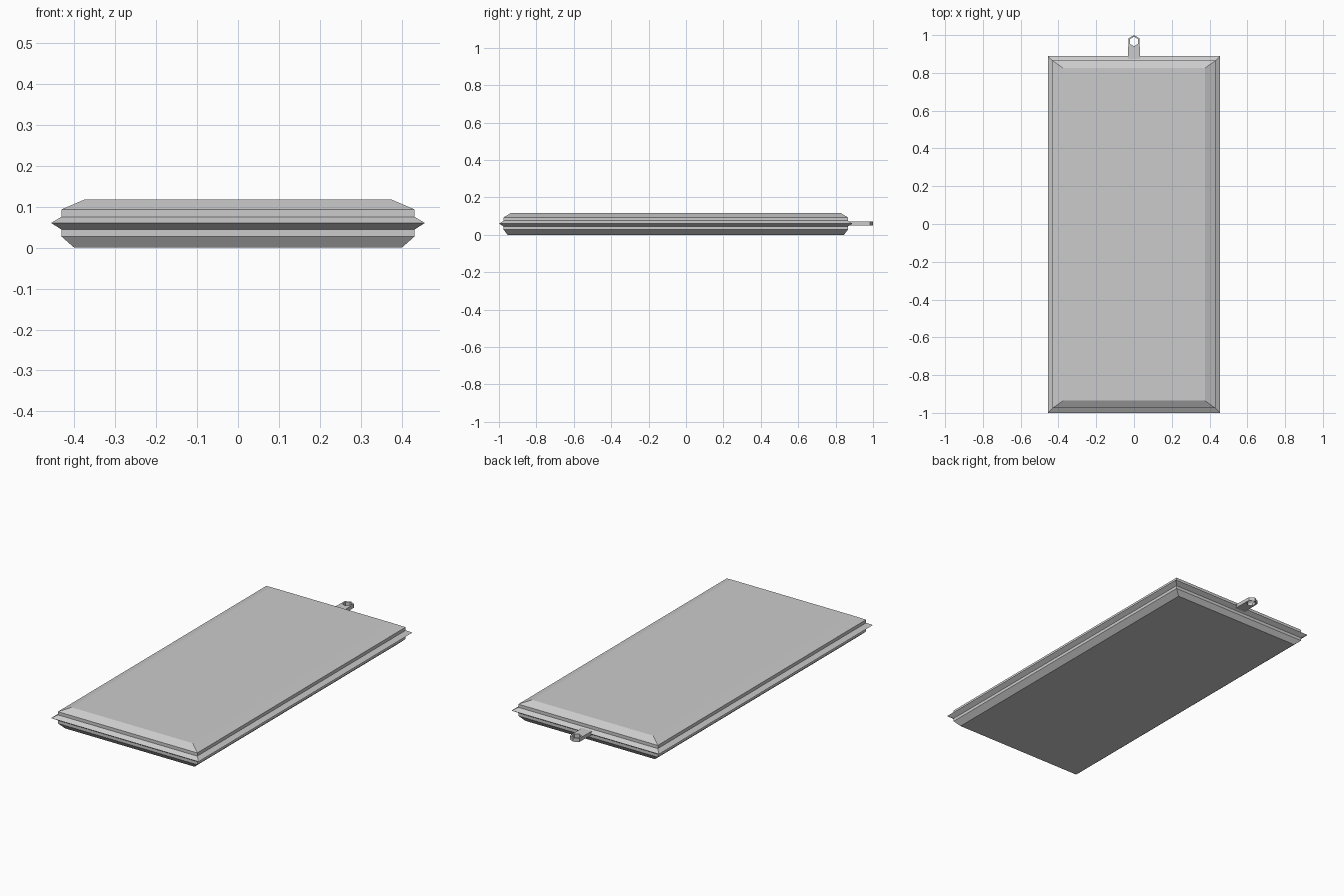
import bpy
import bmesh
from math import sin, cos, pi

cube = bpy.data.objects.get("Cube")
if cube:
    bpy.data.objects.remove(cube, do_unlink=True)

grey = bpy.data.materials.new("light_grey")
grey.use_nodes = True
colour = (0.6, 0.6, 0.6, 1)
grey.diffuse_color = colour
grey.node_tree.nodes["Principled BSDF"].inputs["Base Color"].default_value = colour


def finish(name, bm):
    bmesh.ops.recalc_face_normals(bm, faces=bm.faces)
    mesh = bpy.data.meshes.new(name)
    bm.to_mesh(mesh)
    bm.free()
    mesh.materials.append(grey)
    obj = bpy.data.objects.new(name, mesh)
    bpy.context.collection.objects.link(obj)
    return obj


def bridge(bm, a, b):
    n = len(a)
    for i in range(n):
        j = (i + 1) % n
        bm.faces.new((a[i], a[j], b[j], b[i]))


# Flat rectangular body: stacked rings of (height, x inset, y inset)
HALF_X, HALF_Y, MID_Y, MID_Z = 0.456, 0.945, -0.055, 0.06
profile = [
    (0.0, 0.056, 0.045),
    (0.027, 0.025, 0.025),
    (0.044, 0.025, 0.025),
    (MID_Z, 0.0, 0.0),
    (0.075, 0.025, 0.025),
    (0.093, 0.025, 0.025),
    (0.117, 0.081, 0.065),
]
corners = [(-1, -1), (1, -1), (1, 1), (-1, 1)]
bm = bmesh.new()
rings = [[bm.verts.new((sx * (HALF_X - ix), MID_Y + sy * (HALF_Y - iy), z))
          for sx, sy in corners] for z, ix, iy in profile]
for lower, upper in zip(rings, rings[1:]):
    bridge(bm, lower, upper)
bm.faces.new(rings[0])
bm.faces.new(rings[-1])
finish("panel_body", bm)

# Hanging tab at the back: hexagonal eye on a short straight stem
EYE_Y, OUTER, INNER, THICK = 0.966, 0.034, 0.025, 0.01


def hexagon(radius):
    return [(radius * sin(i * pi / 3), EYE_Y + radius * cos(i * pi / 3)) for i in range(6)]


outline, hole = hexagon(OUTER), hexagon(INNER)
base_y = 0.872
outline[2] = (0.032, base_y)
outline[3] = (0, base_y)
outline[4] = (-0.032, base_y)
bm = bmesh.new()
loops = [[bm.verts.new((x, y, MID_Z + dz)) for x, y in shape]
         for shape, dz in ((outline, THICK), (outline, -THICK), (hole, -THICK), (hole, THICK))]
for i in range(4):
    bridge(bm, loops[i], loops[(i + 1) % 4])
finish("hanging_tab", bm)
